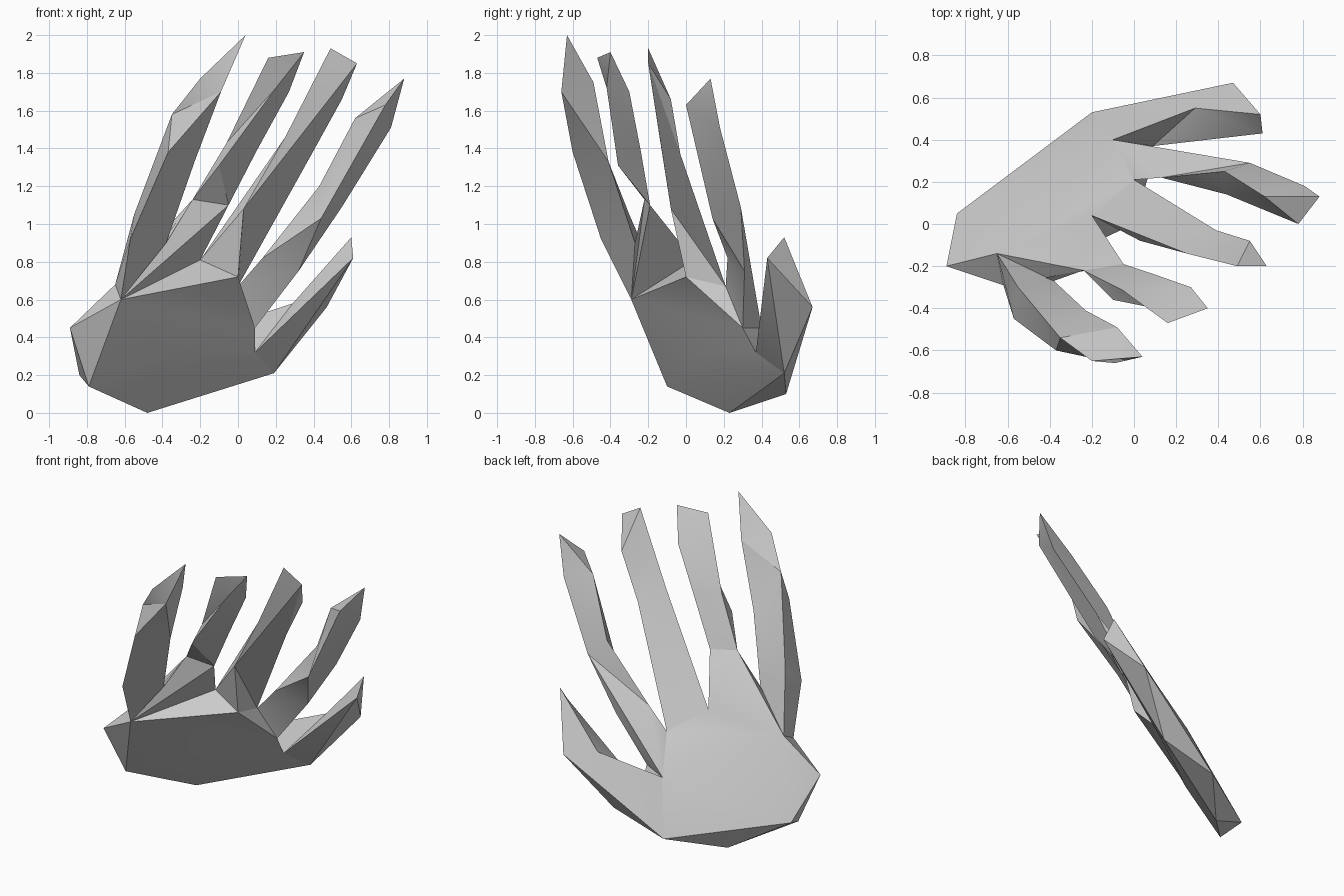
import bpy
import bmesh
import math

default_cube = bpy.data.objects.get("Cube")
if default_cube:
    bpy.data.objects.remove(default_cube, do_unlink=True)

# One plain grey for the whole hand
grey = bpy.data.materials.new("plain_grey")
grey.use_nodes = True
grey.diffuse_color = (0.6, 0.6, 0.6, 1)
for node in grey.node_tree.nodes:
    if node.type == 'BSDF_PRINCIPLED':
        node.inputs["Base Color"].default_value = grey.diffuse_color


def finish(name, bm):
    """Weld, triangulate and orient the mesh, then add it as a smooth object."""
    bmesh.ops.remove_doubles(bm, verts=bm.verts[:], dist=0.0005)
    bmesh.ops.triangulate(bm, faces=bm.faces[:])
    bmesh.ops.recalc_face_normals(bm, faces=bm.faces[:])
    mesh = bpy.data.meshes.new(name)
    bm.to_mesh(mesh)
    bm.free()
    mesh.materials.append(grey)
    part = bpy.data.objects.new(name, mesh)
    bpy.context.collection.objects.link(part)
    bpy.ops.object.select_all(action='DESELECT')
    part.select_set(True)
    bpy.context.view_layer.objects.active = part
    bpy.ops.object.shade_smooth_by_angle(angle=math.radians(30))


def loft_digit(name, sections, tip):
    """Skin matching cross-sections from the root outwards and close at the tip."""
    bm = bmesh.new()
    rings = [[bm.verts.new(p) for p in section] for section in sections]
    count = len(rings[0])
    for lower, upper in zip(rings, rings[1:]):
        for i in range(count):
            j = (i + 1) % count
            bm.faces.new((lower[i], lower[j], upper[j], upper[i]))
    apex = bm.verts.new(tip)
    for i in range(count):
        bm.faces.new((rings[-1][i], rings[-1][(i + 1) % count], apex))
    bm.faces.new(rings[0][::-1])
    finish(name, bm)


# Named landmarks shared by the palm and the digit roots
heel = {
    "heel_side": (-0.89, -0.20, 0.45),
    "heel_front": (-0.79, -0.10, 0.14),
    "heel_back": (-0.84, 0.05, 0.20),
    "heel_base": (-0.48, 0.23, 0.0),
    "hollow": (-0.40, 0.03, 0.30),
}
thumb_root = {
    "thumb_front": (0.19, 0.52, 0.21),
    "thumb_back": (-0.20, 0.53, 0.10),
    "thumb_web": (0.09, 0.37, 0.32),
    "index_front": (0.09, 0.30, 0.45),
    "index_back": (-0.10, 0.40, 0.45),
}
knuckles = {
    "little_front": (-0.62, -0.29, 0.60),
    "little_back": (-0.65, -0.14, 0.68),
    "little_web": (-0.38, -0.27, 0.90),
    "middle_front": (0.0, 0.0, 0.72),
    "index_web": (0.0, 0.21, 0.67),
    "middle_web": (-0.20, 0.04, 0.81),
    "ring_inner": (-0.05, -0.19, 1.10),
    "ring_outer": (-0.24, -0.22, 1.13),
}
mark = {**heel, **thumb_root, **knuckles}


def at(names):
    return [mark[n] for n in names.split()]


# Palm: triangle fans, each spreading from one landmark along a chain of others
bm = bmesh.new()
corner = {name: bm.verts.new(p) for name, p in mark.items()}


def fan(hub, names):
    chain = [corner[n] for n in names.split()]
    for a, b in zip(chain, chain[1:]):
        bm.faces.new((corner[hub], a, b))


# Front of the palm
fan("little_front", "heel_side heel_front hollow thumb_web index_front middle_front "
    "middle_web ring_inner ring_outer little_web little_back heel_side")
fan("hollow", "heel_front heel_base thumb_front thumb_web")
# Back of the hand
fan("little_back", "little_web ring_outer middle_web index_web index_back "
    "heel_back heel_side")
fan("ring_inner", "middle_web ring_outer")
# Heel underside and the seats of the thumb and fingers
fan("heel_back", "index_back thumb_back heel_base heel_front heel_side")
fan("thumb_front", "heel_base thumb_back index_back thumb_web")
fan("index_back", "thumb_web index_front index_web")
fan("index_web", "index_front middle_front middle_web")
finish("palm", bm)

# Thumb
thumb_pad = (0.61, 0.43, 0.82)
loft_digit("thumb", [
    at("index_back thumb_web thumb_front thumb_back"),
    [(0.29, 0.55, 0.58), thumb_pad, thumb_pad, (0.47, 0.67, 0.56)],
], (0.60, 0.52, 0.93))

# Index finger: root, first joint, middle joint, last joint
loft_digit("index_finger", [
    at("index_web index_front index_back"),
    [(0.13, 0.22, 0.82), (0.32, 0.31, 0.75), mark["index_back"]],
    [(0.43, 0.25, 1.20), (0.44, 0.14, 1.03), (0.55, 0.29, 1.09)],
    [(0.62, 0.13, 1.56), (0.78, 0.0, 1.63), (0.81, 0.18, 1.51)],
], (0.88, 0.13, 1.77))

# Middle finger: the last section narrows to a slanted wedge
middle_tip = (0.49, -0.20, 1.93)
loft_digit("middle_finger", [
    at("middle_web middle_front index_web"),
    [(0.25, -0.14, 1.46), (0.03, -0.08, 1.08), (0.39, -0.03, 1.37)],
    [middle_tip, (0.63, -0.20, 1.85), (0.55, -0.08, 1.66)],
], middle_tip)

# Ring finger: pinched at its root
loft_digit("ring_finger", [
    at("ring_outer ring_outer ring_inner"),
    [(-0.06, -0.31, 1.43), (-0.10, -0.36, 1.31), (0.10, -0.24, 1.39)],
    [(0.16, -0.47, 1.88), (0.20, -0.42, 1.72), (0.27, -0.30, 1.70)],
], (0.35, -0.40, 1.91))

# Little finger
loft_digit("little_finger", [
    at("little_front little_web little_back"),
    [(-0.57, -0.45, 0.92), mark["little_web"], (-0.55, -0.30, 1.05)],
    [(-0.37, -0.60, 1.38), (-0.23, -0.41, 1.33), (-0.35, -0.54, 1.58)],
    [(-0.09, -0.66, 1.70), (-0.08, -0.49, 1.75), (-0.20, -0.65, 1.77)],
], (0.04, -0.63, 2.0))
